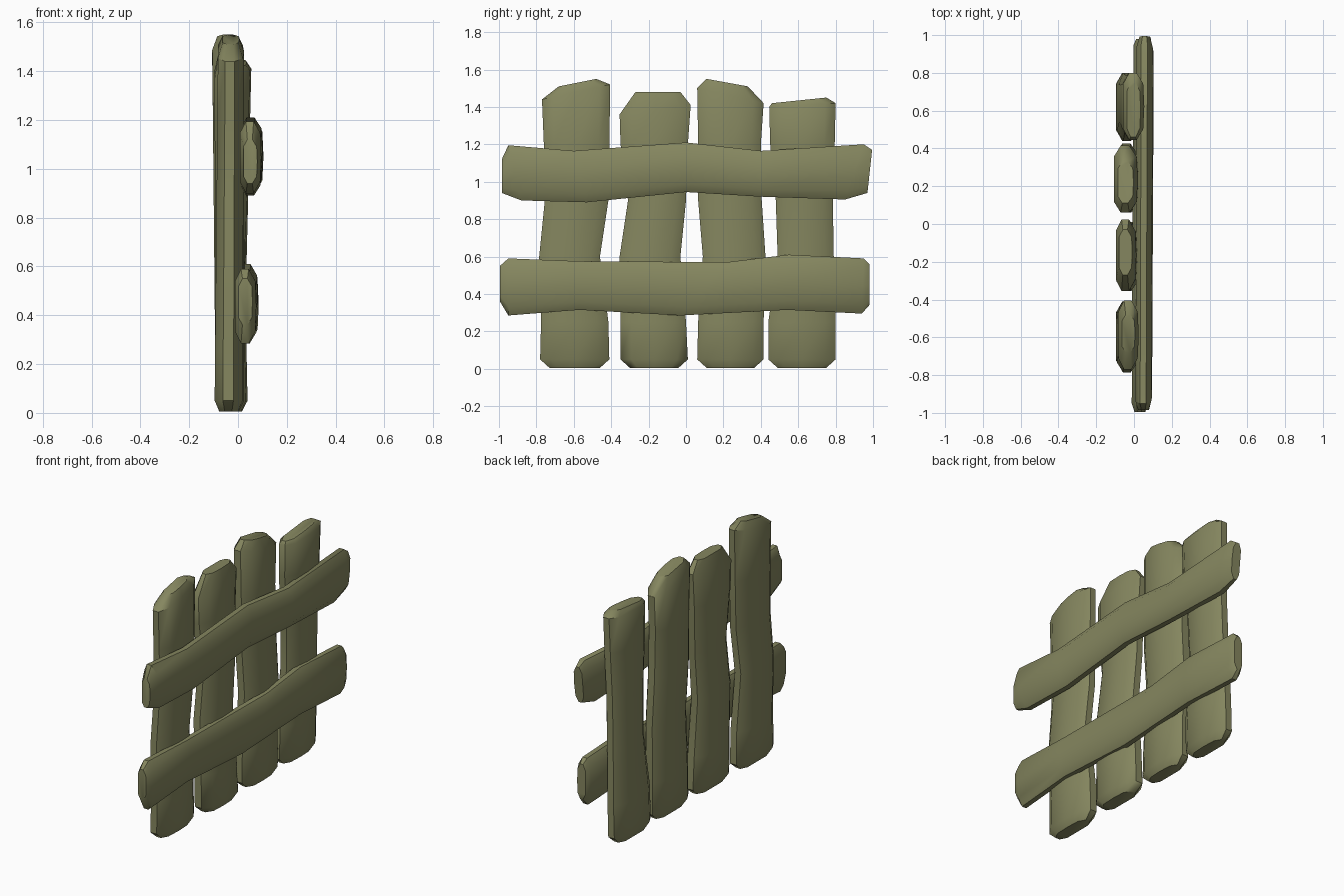
import bpy
import bmesh
from math import radians

default_cube = bpy.data.objects.get("Cube")
if default_cube:
    bpy.data.objects.remove(default_cube, do_unlink=True)

# One weathered wood colour for every board
wood = bpy.data.materials.new("olive_wood")
wood.use_nodes = True
colour = (0.235, 0.24, 0.115, 1)
wood.diffuse_color = colour
bsdf = wood.node_tree.nodes["Principled BSDF"]
bsdf.inputs["Base Color"].default_value = colour
bsdf.inputs["Roughness"].default_value = 0.9

# Rounded board cross-section: fraction across the width, fraction of thickness
SECTION = [(0, 0.3), (0, 0.65), (0.16, 0.95), (0.5, 1), (0.84, 0.95),
           (1, 0.65), (1, 0.3), (0.84, 0.03), (0.16, 0.03)]


def mix(a, b, f):
    return a + (b - a) * f


def make_board(name, stations, x_start, x_end, upright):
    """Loft a board through stations of
    (length at low edge, length at high edge, low edge, high edge).
    x_start and x_end are the thickness ranges at the two ends."""
    bm = bmesh.new()
    rings = []
    first = stations[0][0]
    span = stations[-1][0] - first
    for index, (len_low, len_high, low, high) in enumerate(stations):
        lean = (len_low - first) / span
        back = mix(x_start[0], x_end[0], lean)
        front = mix(x_start[1], x_end[1], lean)
        # End rings are thinner, which rounds off the board ends
        if index in (0, len(stations) - 1):
            middle = (back + front) / 2
            back = mix(middle, back, 0.65)
            front = mix(middle, front, 0.65)
        ring = []
        for across, depth in SECTION:
            along = mix(len_low, len_high, across)
            side = mix(low, high, across)
            x = mix(back, front, depth)
            place = (x, side, along) if upright else (x, along, side)
            ring.append(bm.verts.new(place))
        rings.append(ring)

    # Skin the rings and close both ends
    count = len(SECTION)
    for ring, following in zip(rings, rings[1:]):
        for i in range(count):
            j = (i + 1) % count
            bm.faces.new((ring[i], ring[j], following[j], following[i]))
    bm.faces.new(rings[0])
    bm.faces.new(rings[-1])
    bmesh.ops.recalc_face_normals(bm, faces=bm.faces)

    mesh = bpy.data.meshes.new(name)
    bm.to_mesh(mesh)
    bm.free()
    mesh.materials.append(wood)
    board = bpy.data.objects.new(name, mesh)
    bpy.context.collection.objects.link(board)
    bpy.ops.object.select_all(action="DESELECT")
    board.select_set(True)
    bpy.context.view_layer.objects.active = board
    bpy.ops.object.shade_smooth_by_angle(angle=radians(42))
    return board


# Heights shared by all pickets, from the foot to the upper rail
LEVELS = (0.05, 0.25, 0.6, 0.9, 1.2)


def make_picket(name, edges, shoulder, crown, x_foot, x_top):
    """Edges are (low y, high y) at each level; shoulder and crown shape the top."""
    foot_low, foot_high = edges[0]
    stations = [(0.005, 0.005, foot_low + 0.05, foot_high - 0.05)]
    stations += [(z, z, low, high) for z, (low, high) in zip(LEVELS, edges)]
    stations += [shoulder, crown]
    make_board(name, stations, x_foot, x_top, upright=True)


make_picket("picket_first",
            [(-0.78, -0.41), (-0.775, -0.415), (-0.785, -0.46),
             (-0.755, -0.415), (-0.76, -0.41)],
            shoulder=(1.44, 1.52, -0.77, -0.405),
            crown=(1.51, 1.55, -0.68, -0.48),
            x_foot=(-0.1, 0.025), x_top=(-0.085, 0.025))

make_picket("picket_second",
            [(-0.35, 0.01), (-0.35, 0), (-0.355, -0.03),
             (-0.31, 0), (-0.35, 0.01)],
            shoulder=(1.36, 1.41, -0.355, 0.025),
            crown=(1.48, 1.48, -0.27, -0.03),
            x_foot=(-0.095, 0.04), x_top=(-0.1, 0.01))

make_picket("picket_third",
            [(0.06, 0.415), (0.065, 0.415), (0.09, 0.425),
             (0.065, 0.405), (0.065, 0.4)],
            shoulder=(1.5, 1.42, 0.06, 0.415),
            crown=(1.55, 1.51, 0.11, 0.33),
            x_foot=(-0.095, 0.03), x_top=(-0.11, 0.02))

make_picket("picket_fourth",
            [(0.44, 0.8), (0.44, 0.8), (0.49, 0.79),
             (0.48, 0.785), (0.45, 0.795)],
            shoulder=(1.4, 1.42, 0.445, 0.8),
            crown=(1.42, 1.45, 0.46, 0.75),
            x_foot=(-0.1, 0.02), x_top=(-0.06, 0.055))

# Two wavy rails across the pickets
make_board("upper_rail",
           [(-0.985, -0.985, 0.94, 1.12), (-0.88, -0.95, 0.9, 1.195),
            (-0.53, -0.6, 0.89, 1.165), (0, 0, 0.945, 1.21),
            (0.4, 0.4, 0.92, 1.165), (0.85, 0.95, 0.905, 1.2),
            (0.97, 0.995, 0.94, 1.17)],
           x_start=(0.005, 0.095), x_end=(0.01, 0.105), upright=False)

make_board("lower_rail",
           [(-0.995, -0.995, 0.36, 0.55), (-0.95, -0.95, 0.285, 0.59),
            (-0.57, -0.57, 0.315, 0.575), (-0.03, 0.22, 0.285, 0.57),
            (0.54, 0.55, 0.315, 0.61), (0.94, 0.95, 0.295, 0.59),
            (0.98, 0.98, 0.34, 0.56)],
           x_start=(-0.015, 0.075), x_end=(-0.005, 0.085), upright=False)
